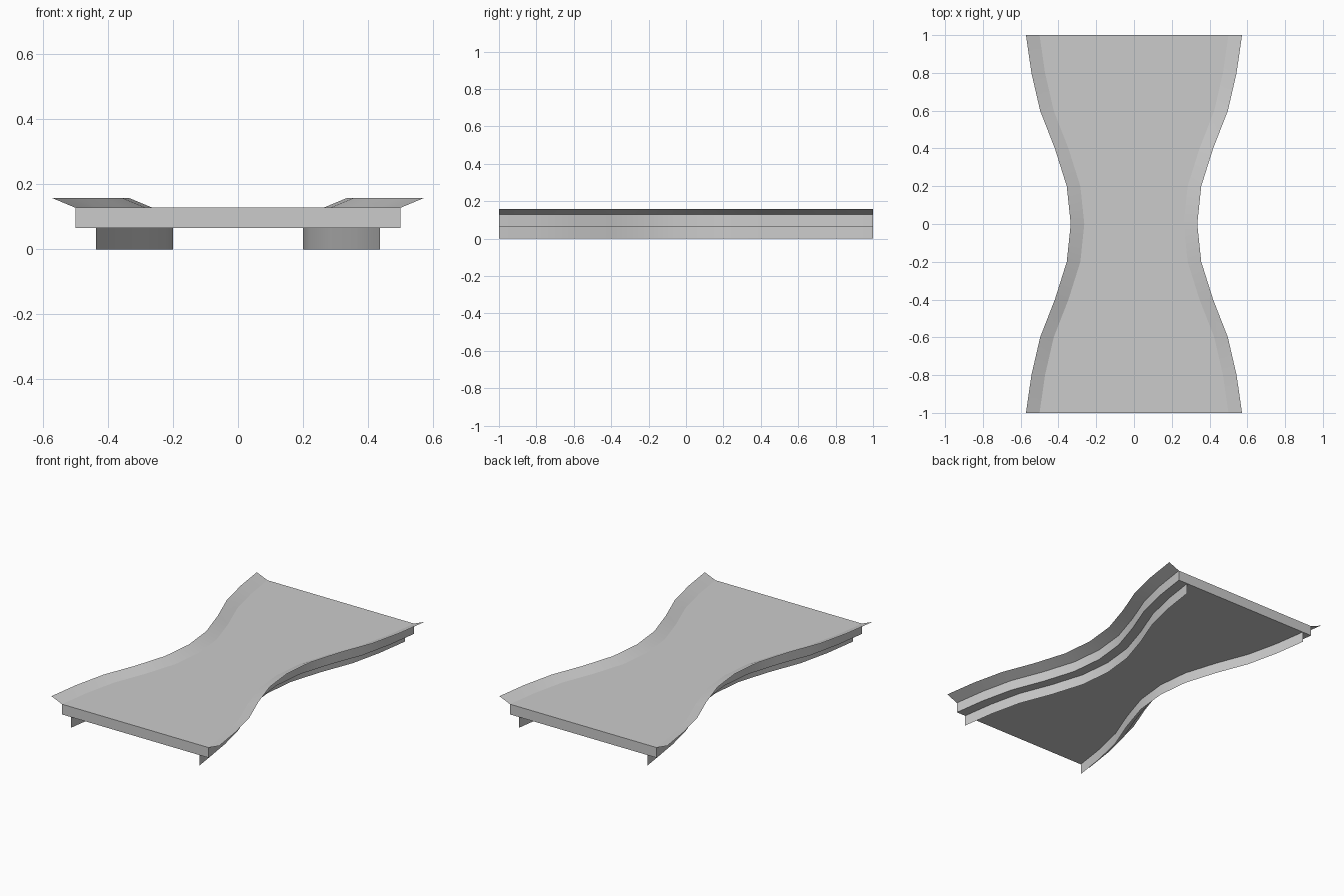
import bpy
import math

if "Cube" in bpy.data.objects:
    bpy.data.objects.remove(bpy.data.objects["Cube"])

grey = bpy.data.materials.new("plain grey")
grey.use_nodes = True
colour = (0.6, 0.6, 0.6, 1)
grey.diffuse_color = colour
grey.node_tree.nodes["Principled BSDF"].inputs["Base Color"].default_value = colour

# Half widths of the waisted deck, from the middle to one end
HALF = [0.263, 0.284, 0.347, 0.425, 0.471, 0.5]
LAST = len(HALF) - 1
STATIONS = [(HALF[abs(i)], i / LAST) for i in range(-LAST, LAST + 1)]
BASE, DECK, RIM = 0.065, 0.128, 0.158


def make(name, verts, faces):
    mesh = bpy.data.meshes.new(name)
    mesh.from_pydata(verts, [], faces)
    mesh.materials.append(grey)
    obj = bpy.data.objects.new(name, mesh)
    bpy.context.collection.objects.link(obj)
    bpy.ops.object.select_all(action="DESELECT")
    obj.select_set(True)
    bpy.context.view_layer.objects.active = obj
    bpy.ops.object.shade_smooth_by_angle(angle=math.radians(30))


def loft(name, section, closed=False):
    """Sweep a section of (offset, z, side) points along the deck."""
    n = len(section)
    verts = [(side * (w + off), y, z)
             for w, y in STATIONS for off, z, side in section]
    faces = [(r * n + k, r * n + (k + 1) % n,
              (r + 1) * n + (k + 1) % n, (r + 1) * n + k)
             for r in range(len(STATIONS) - 1)
             for k in range(n if closed else n - 1)]
    if closed:
        faces += [tuple(reversed(range(n))),
                  tuple(range(len(verts) - n, len(verts)))]
    make(name, verts, [tuple(reversed(f)) for f in faces])


# Solid deck
loft("deck", [(0, BASE, -1), (0, BASE, 1), (0, DECK, 1), (0, DECK, -1)], True)

# Sloped rims above and thin upright rails below, on both sides
for side, label in ((1, "left"), (-1, "right")):
    rim = [(0, DECK, side), (0.072, RIM, side)]
    rail = [(-0.063, 0, side), (-0.063, BASE, side)]
    loft(label + "_rim", rim[::side])
    loft(label + "_rail", rail[::side])
